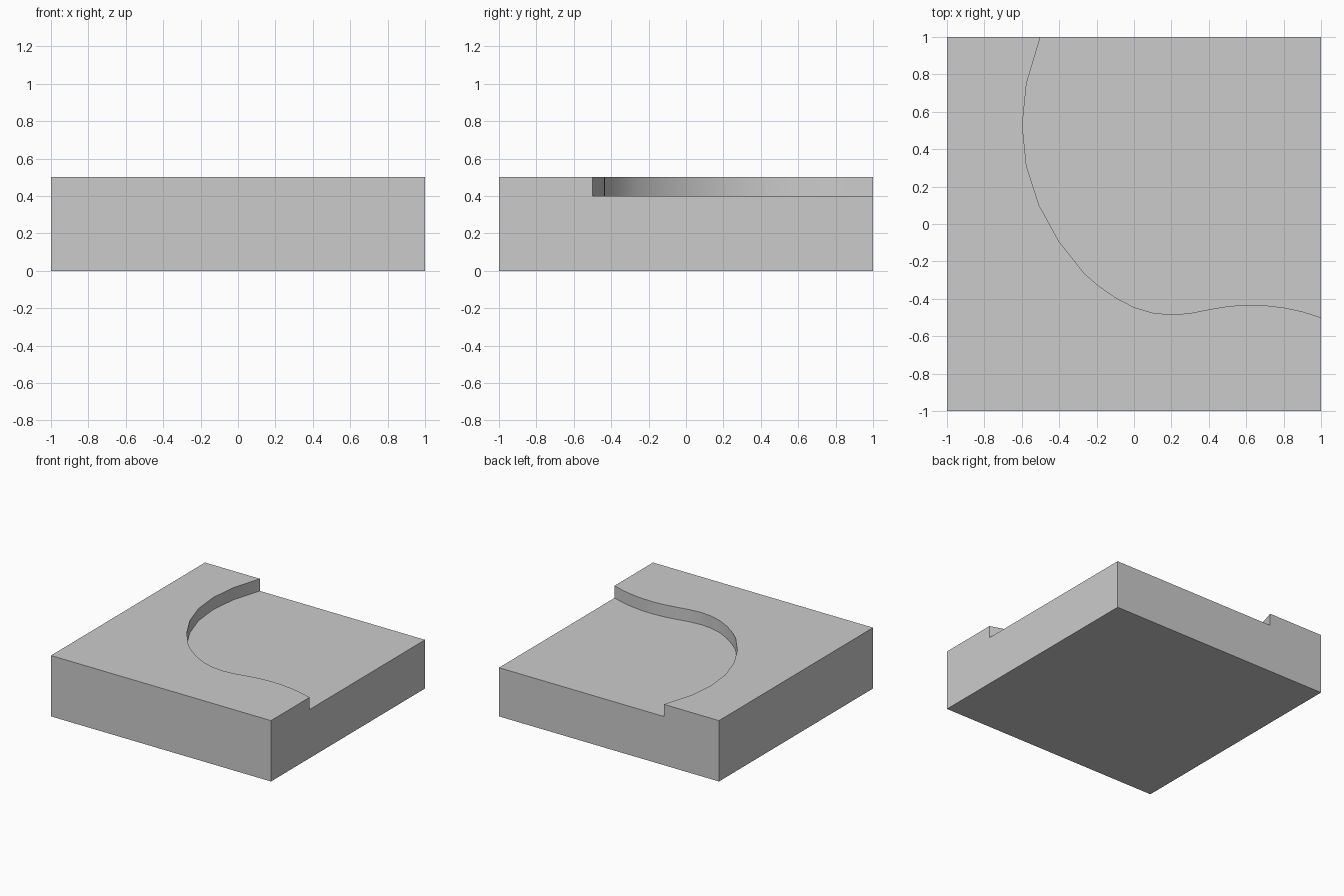
import bpy, bmesh, math

if "Cube" in bpy.data.objects:
    bpy.data.objects.remove(bpy.data.objects["Cube"])

# Slab
bpy.ops.mesh.primitive_cube_add(size=1, location=(0, 0, 0.25))
slab = bpy.context.object
slab.name = "stepped_slab"
slab.scale = (2, 2, 0.5)
bpy.ops.object.transform_apply(location=True, rotation=False, scale=True)

# Winding edge of the recess, running past the slab at both ends
edge = [(-0.47, 1.1), (-0.5, 1), (-0.575, 0.75), (-0.597, 0.53), (-0.575, 0.31),
        (-0.507, 0.1), (-0.4, -0.095), (-0.265, -0.265), (-0.19, -0.33),
        (-0.1, -0.393), (0, -0.445), (0.1, -0.475), (0.2, -0.485),
        (0.3, -0.477), (0.4, -0.457), (0.5, -0.44), (0.6, -0.432),
        (0.7, -0.435), (0.8, -0.447), (0.9, -0.468), (1, -0.5), (1.1, -0.532)]

# Cutter: the recess outline extruded from the step height upward
bm = bmesh.new()
face = bm.faces.new([bm.verts.new((x, y, 0.4)) for x, y in edge + [(1.1, 1.1)]])
top = bmesh.ops.extrude_face_region(bm, geom=[face])["geom"]
bmesh.ops.translate(bm, vec=(0, 0, 0.3),
                    verts=[v for v in top if isinstance(v, bmesh.types.BMVert)])
bmesh.ops.recalc_face_normals(bm, faces=bm.faces)
mesh = bpy.data.meshes.new("recess_cutter")
bm.to_mesh(mesh)
bm.free()
cutter = bpy.data.objects.new("recess_cutter", mesh)
bpy.context.collection.objects.link(cutter)
cutter.hide_render = True

# Sink the recess into the slab
cut = slab.modifiers.new("recess", 'BOOLEAN')
cut.operation = 'DIFFERENCE'
cut.solver = 'EXACT'
cut.object = cutter
bpy.context.view_layer.objects.active = slab
bpy.ops.object.modifier_apply(modifier=cut.name)
bpy.data.objects.remove(cutter)
bpy.ops.object.shade_smooth_by_angle(angle=math.radians(30))
